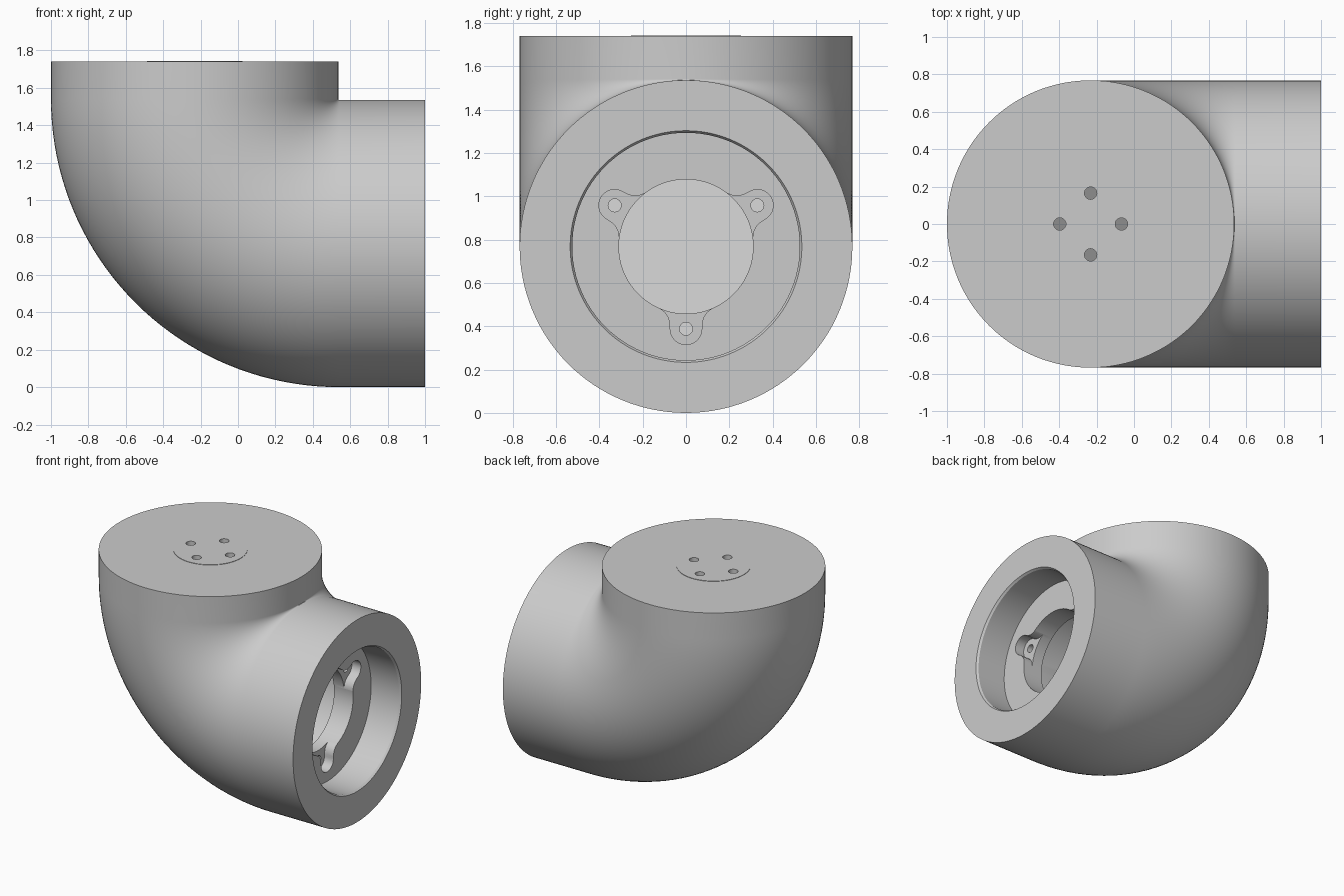
import bpy, bmesh, math
from mathutils import Vector, Matrix

cube = bpy.data.objects.get("Cube")
if cube:
    bpy.data.objects.remove(cube)

R = 0.768                      # tube radius
BEND = 0.772                   # bend radius of the centre line
CX, CZ = 0.54, 1.54            # bend centre
AX, AZ = CX - BEND, CZ - BEND  # axes of the upright and level tubes
TOP, END = 1.74, 1.0
TO_X = Matrix.Translation((0, 0, AZ)) @ Matrix.Rotation(math.pi / 2, 4, 'Y')
TO_Z = Matrix.Translation((AX, 0, 0))

grey = bpy.data.materials.new("plain_grey")
grey.use_nodes = True
grey.diffuse_color = (0.6, 0.6, 0.6, 1)
grey.node_tree.nodes["Principled BSDF"].inputs["Base Color"].default_value = grey.diffuse_color


def finish(name, bm, helper=False):
    bmesh.ops.recalc_face_normals(bm, faces=bm.faces)
    mesh = bpy.data.meshes.new(name)
    bm.to_mesh(mesh)
    bm.free()
    mesh.materials.append(grey)
    ob = bpy.data.objects.new(name, mesh)
    bpy.context.collection.objects.link(ob)
    if helper:
        ob.hide_render = True
        ob.display_type = 'WIRE'
    return ob


def skin(rings):
    """Closed solid through a series of equal point loops."""
    bm = bmesh.new()
    loops = [[bm.verts.new(p) for p in ring] for ring in rings]
    n = len(loops[0])
    for a, b in zip(loops, loops[1:]):
        for i in range(n):
            j = (i + 1) % n
            bm.faces.new((a[i], a[j], b[j], b[i]))
    bm.faces.new(loops[0])
    bm.faces.new(loops[-1])
    return bm


def lathe(profile, matrix, n=96):
    """Solid of (radius, height) steps round the local z axis."""
    return skin([[matrix @ Vector((r * math.cos(t), r * math.sin(t), h))
                  for t in (math.tau * i / n for i in range(n))] for r, h in profile])


def cut(target, cutters):
    bpy.context.view_layer.objects.active = target
    for c in cutters:
        mod = target.modifiers.new(c.name, 'BOOLEAN')
        mod.operation = 'DIFFERENCE'
        mod.solver = 'EXACT'
        mod.object = c
        bpy.ops.object.modifier_apply(modifier=mod.name)


# Elbow body: level tube, quarter bend, upright tube
def body_ring(centre, angle, n=128):
    out = Vector((-math.sin(angle), 0, -math.cos(angle)))
    return [centre + R * (math.cos(t) * out + math.sin(t) * Vector((0, 1, 0)))
            for t in (math.tau * i / n for i in range(n))]


rings = [body_ring(Vector((END, 0, AZ)), 0)]
STEPS = 40
for i in range(STEPS + 1):
    a = math.pi / 2 * i / STEPS
    centre = Vector((CX - BEND * math.sin(a), 0, CZ - BEND * math.cos(a)))
    rings.append(body_ring(centre, a))
rings.append(body_ring(Vector((AX, 0, TOP)), math.pi / 2))
body = finish("elbow_body", skin(rings))

# Hollow inside: mitred tube with its outer corner cut flat at 45 degrees
r = 0.5
hollow_rings = [[], [], []]
for i in range(64):
    u, v = r * math.cos(math.tau * i / 64), r * math.sin(math.tau * i / 64)
    hollow_rings[0].append((0.59, v, AZ + u))
    hollow_rings[1].append((AX + u, v, AZ + u))
    hollow_rings[2].append((AX + u, v, 1.59))
bm = skin(hollow_rings)
bmesh.ops.bisect_plane(bm, geom=bm.verts[:] + bm.edges[:] + bm.faces[:], dist=1e-5,
                       plane_co=(0.4, 0, 0), plane_no=(-1, 0, -1), clear_outer=True)
bmesh.ops.holes_fill(bm, edges=[e for e in bm.edges if e.is_boundary])
cutters = [finish("hollow_cutter", bm, True)]

# Stepped bore in the open end
bore = [(0.535, 1.1), (0.535, 1.0), (0.525, 0.985), (0.525, 0.75), (0.31, 0.75), (0.31, 0.5)]
cutters.append(finish("bore_cutter", lathe(bore, TO_X), True))

# Three screw pockets round the inner opening, each with a hole
half = [(0.2, 0.12), (0.285, 0.12), (0.305, 0.095), (0.33, 0.079), (0.36, 0.073)]
tip = [(0.38 + 0.073 * math.cos(t), 0.073 * math.sin(t))
       for t in (math.pi / 2 - math.pi * i / 20 for i in range(21))]
outline = half + tip + [(u, -v) for u, v in reversed(half)]
for k in range(3):
    a = -math.pi / 2 + math.tau * k / 3
    c, s = math.cos(a), math.sin(a)
    pocket = skin([[(x, u * c - v * s, AZ + u * s + v * c) for u, v in outline]
                   for x in (0.675, 0.8)])
    cutters.append(finish(f"pocket_cutter_{k}", pocket, True))
    at = Matrix.Translation((0, 0.38 * c, 0.38 * s)) @ TO_X
    cutters.append(finish(f"pocket_hole_cutter_{k}", lathe([(0.03, 0.5), (0.03, 0.72)], at, 24), True))

# Four screw holes through the top
top_holes = []
for k in range(4):
    a = math.pi / 2 * k
    at = Matrix.Translation((0.165 * math.cos(a), 0.165 * math.sin(a), 0)) @ TO_Z
    top_holes.append(finish(f"top_hole_cutter_{k}", lathe([(0.033, 1.5), (0.033, 1.8)], at, 32), True))

# Thin mounting disc on the top face
disc = finish("mounting_disc", lathe([(0.255, TOP - 0.005), (0.255, TOP + 0.003)], TO_Z))

cut(body, cutters + top_holes)
cut(disc, top_holes)
for c in cutters + top_holes:
    bpy.data.objects.remove(c)

bpy.ops.object.select_all(action='DESELECT')
for ob in (body, disc):
    ob.select_set(True)
bpy.context.view_layer.objects.active = body
bpy.ops.object.shade_smooth_by_angle(angle=math.radians(30))
